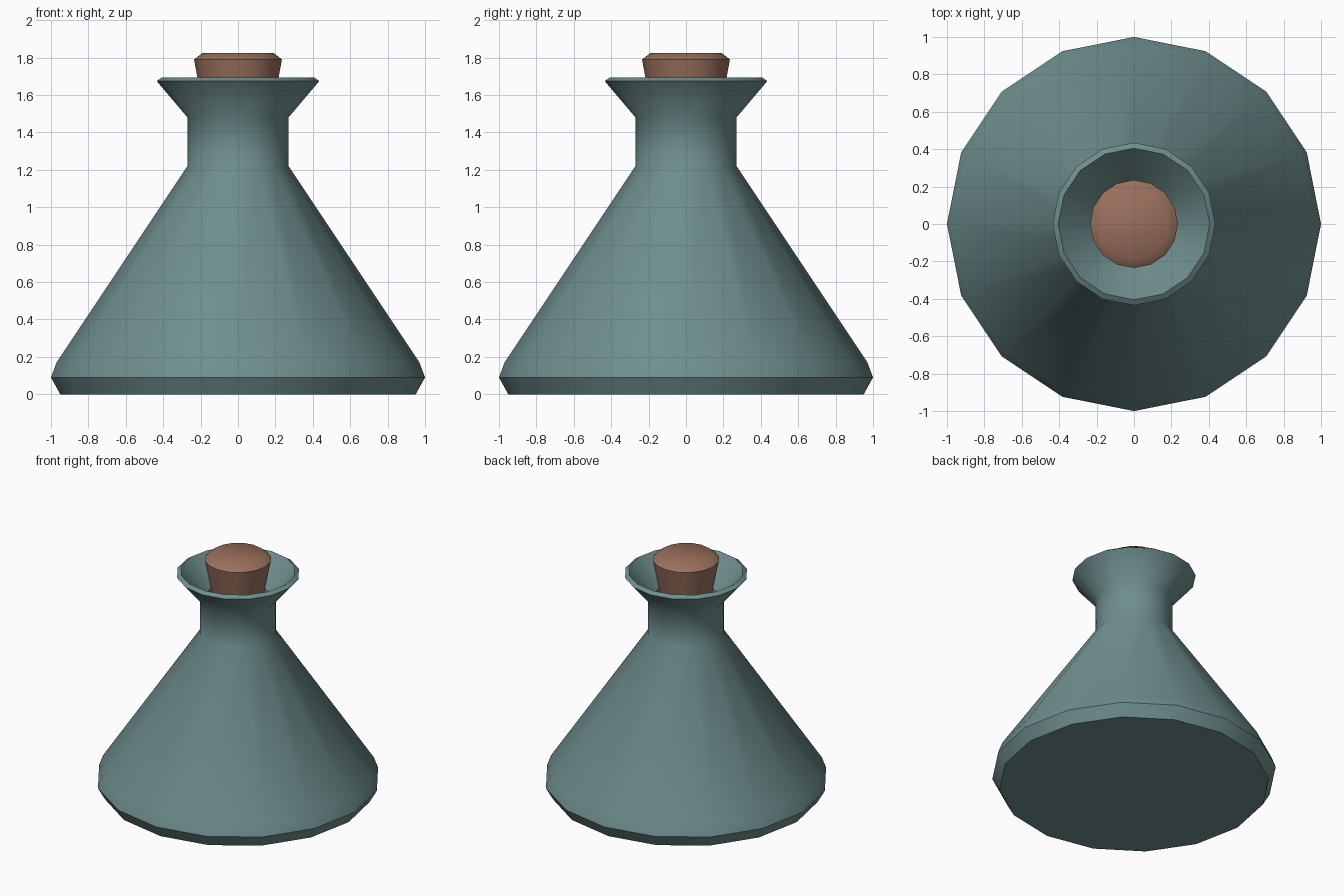
import bpy, bmesh, math

if "Cube" in bpy.data.objects:
    bpy.data.objects.remove(bpy.data.objects["Cube"])

SIDES = 16


def material(name, color):
    m = bpy.data.materials.new(name)
    m.diffuse_color = (*color, 1)
    m.use_nodes = True
    m.node_tree.nodes["Principled BSDF"].inputs["Base Color"].default_value = m.diffuse_color
    return m


def lathe(name, profile, mat, angle):
    """Spin an (r, z) profile around z and cap both ends."""
    bm = bmesh.new()
    rings = [[bm.verts.new((r * math.cos(2 * math.pi * i / SIDES),
                            r * math.sin(2 * math.pi * i / SIDES), z))
              for i in range(SIDES)] for r, z in profile]
    for low, high in zip(rings, rings[1:]):
        for i in range(SIDES):
            j = (i + 1) % SIDES
            bm.faces.new((low[i], low[j], high[j], high[i]))
    bm.faces.new(rings[0][::-1])
    bm.faces.new(rings[-1])
    mesh = bpy.data.meshes.new(name)
    bm.to_mesh(mesh)
    bm.free()
    ob = bpy.data.objects.new(name, mesh)
    bpy.context.collection.objects.link(ob)
    mesh.materials.append(mat)
    bpy.context.view_layer.objects.active = ob
    ob.select_set(True)
    bpy.ops.object.shade_smooth_by_angle(angle=math.radians(angle))
    ob.select_set(False)
    return ob


glass = material("teal_glass", (0.16, 0.27, 0.27))
cork = material("cork_brown", (0.32, 0.16, 0.11))

# Conical flask: base, shoulder, neck, flared lip and inner funnel
lathe("flask", [(0.95, 0), (1.0, 0.09), (0.97, 0.17), (0.27, 1.22),
                (0.27, 1.48), (0.435, 1.675), (0.405, 1.695),
                (0.23, 1.50), (0.23, 1.40)], glass, 40)

# Tapered stopper with a chamfered top
lathe("stopper", [(0.165, 1.42), (0.217, 1.695), (0.235, 1.79), (0.19, 1.825)],
      cork, 60)
